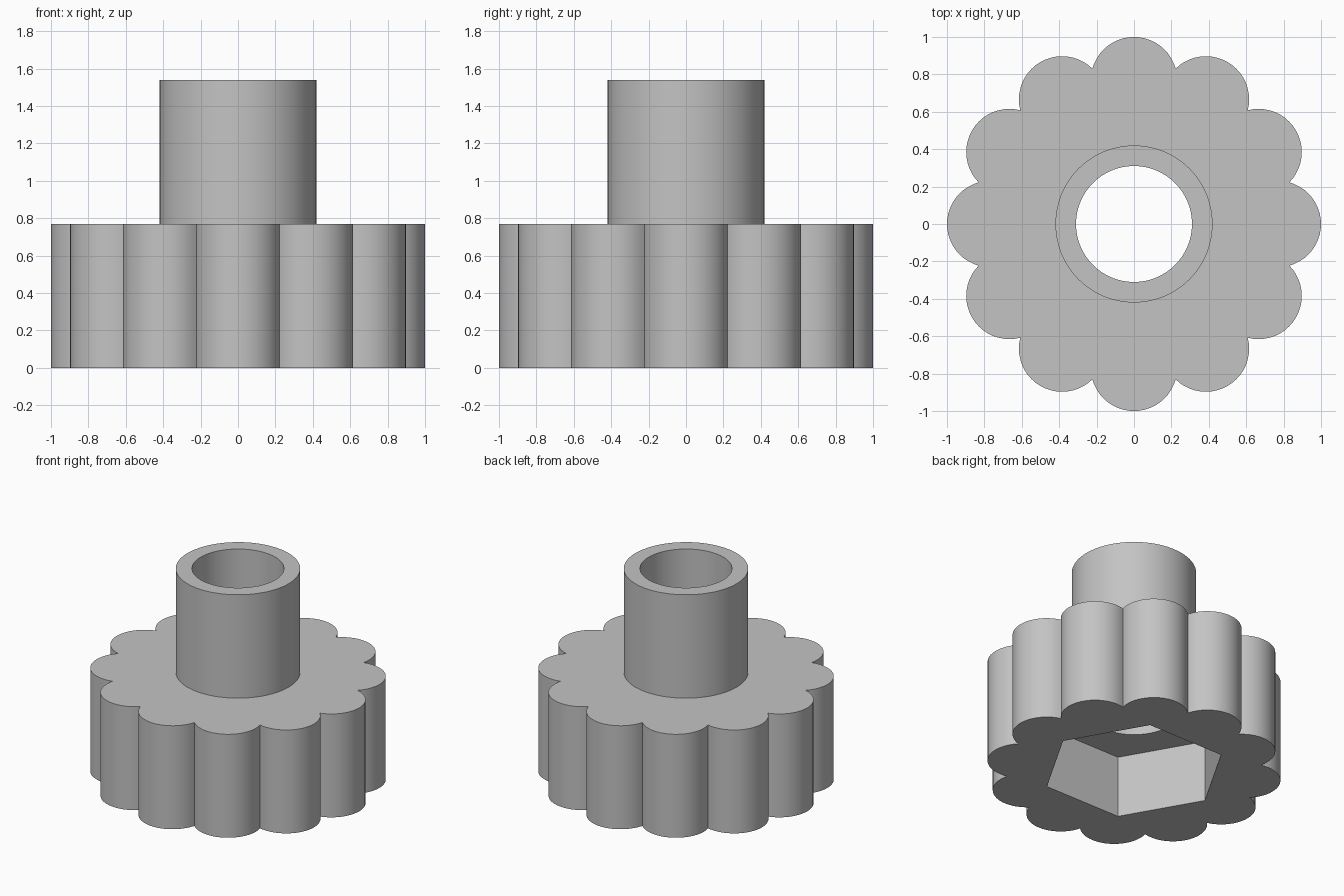
import bpy
import bmesh
from math import sin, cos, asin, pi, radians

if "Cube" in bpy.data.objects:
    bpy.data.objects.remove(bpy.data.objects["Cube"])

# Main dimensions
GRIP_HEIGHT = 0.77
TOTAL_HEIGHT = 1.54
POCKET_DEPTH = 0.46
TUBE_RADIUS = 0.42
BORE_RADIUS = 0.31
HEX_RADIUS = 0.625
LOBES = 12
LOBE_RADIUS = 0.231
LOBE_OFFSET = 1 - LOBE_RADIUS

# Single plain grey
grey = bpy.data.materials.new("plain_grey")
grey.use_nodes = True
grey_colour = (0.55, 0.55, 0.55, 1)
grey.diffuse_color = grey_colour
grey.node_tree.nodes["Principled BSDF"].inputs["Base Color"].default_value = grey_colour


def circle(radius, sides=96):
    return [(radius * cos(2 * pi * i / sides), radius * sin(2 * pi * i / sides))
            for i in range(sides)]


def scalloped(steps=20):
    """Outline of overlapping round lobes, meeting in sharp creases."""
    half_step = pi / LOBES
    # Half of the arc each lobe shows between its two creases
    half_arc = half_step + asin(LOBE_OFFSET * sin(half_step) / LOBE_RADIUS)
    points = []
    for lobe in range(LOBES):
        turn = 2 * half_step * lobe
        for i in range(steps):
            a = turn - half_arc + 2 * half_arc * i / steps
            points.append((LOBE_OFFSET * cos(turn) + LOBE_RADIUS * cos(a),
                           LOBE_OFFSET * sin(turn) + LOBE_RADIUS * sin(a)))
    return points


def solid(name, sections):
    """Closed solid from a ring of sections: walls where the outline repeats,
    flat caps where it changes at the same height."""
    bm = bmesh.new()
    rings = []
    for points, z in sections:
        verts = [bm.verts.new((x, y, z)) for x, y in points]
        edges = [bm.edges.new((v, verts[i - 1])) for i, v in enumerate(verts)]
        rings.append((verts, edges, z))
    for (va, ea, za), (vb, eb, zb) in zip(rings, rings[1:] + rings[:1]):
        if za == zb:
            bmesh.ops.triangle_fill(bm, edges=ea + eb, use_beauty=True)
        else:
            for i in range(len(va)):
                bm.faces.new((va[i - 1], va[i], vb[i], vb[i - 1]))
    bmesh.ops.recalc_face_normals(bm, faces=bm.faces)
    mesh = bpy.data.meshes.new(name)
    bm.to_mesh(mesh)
    bm.free()
    mesh.materials.append(grey)
    obj = bpy.data.objects.new(name, mesh)
    bpy.context.collection.objects.link(obj)
    bpy.ops.object.select_all(action="DESELECT")
    obj.select_set(True)
    bpy.context.view_layer.objects.active = obj
    bpy.ops.object.shade_smooth_by_angle(angle=radians(30))
    return obj


grip, tube, bore = scalloped(), circle(TUBE_RADIUS), circle(BORE_RADIUS)
hexagon = circle(HEX_RADIUS, 6)

# Scalloped grip with a hexagonal pocket below and a bore through the top
solid("scalloped_grip", [
    (grip, 0), (grip, GRIP_HEIGHT),
    (bore, GRIP_HEIGHT), (bore, POCKET_DEPTH),
    (hexagon, POCKET_DEPTH), (hexagon, 0),
])

# Hollow tube standing on the grip
solid("hollow_tube", [
    (tube, GRIP_HEIGHT), (tube, TOTAL_HEIGHT),
    (bore, TOTAL_HEIGHT), (bore, GRIP_HEIGHT),
])
